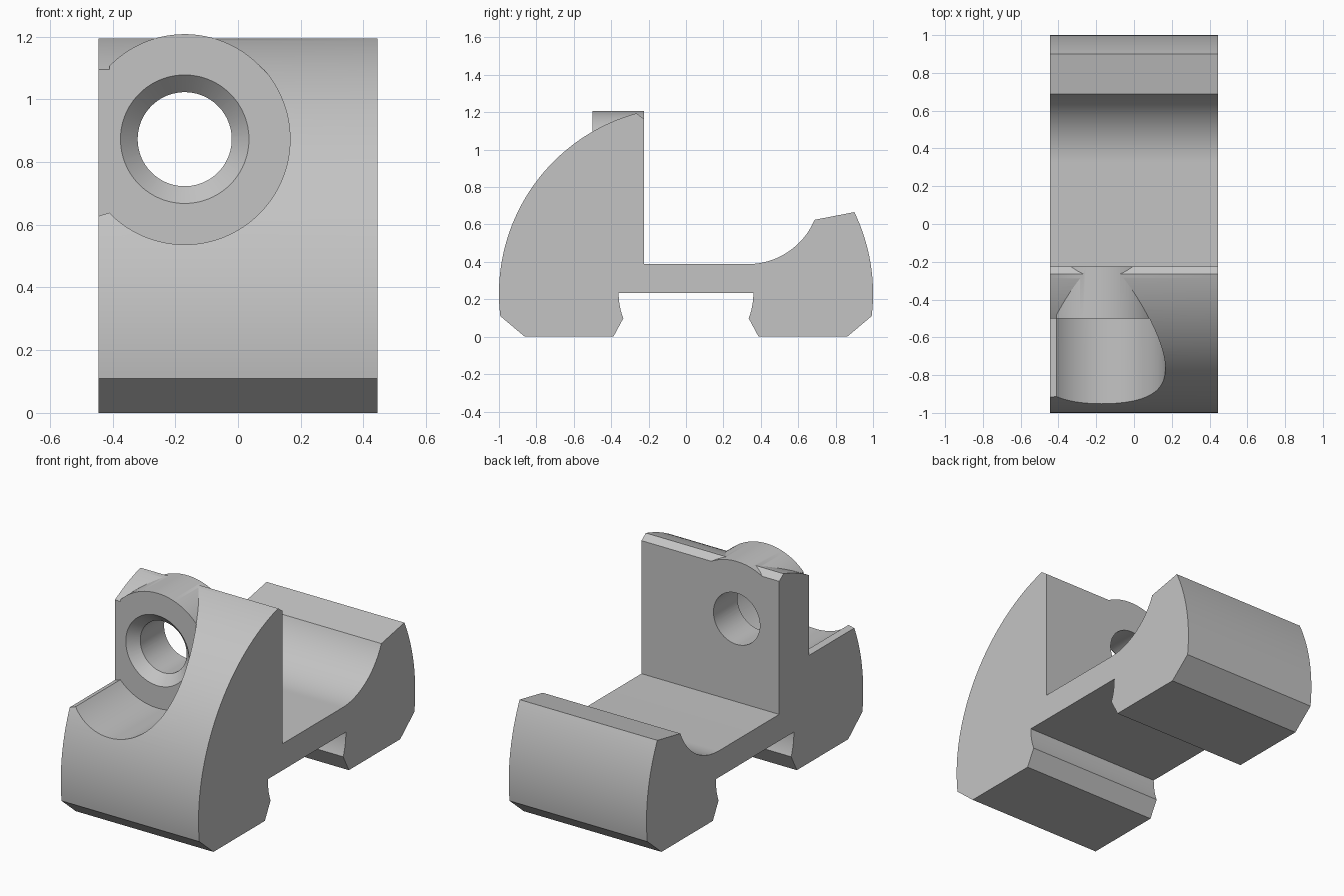
import bpy, bmesh, math
from mathutils import Matrix, Vector

old = bpy.data.objects.get("Cube")
if old:
    bpy.data.objects.remove(old, do_unlink=True)

HALF_W = 0.445            # half width of the body
HX, HZ, BOSS_R = -0.17, 0.873, 0.335   # screw axis and boss radius
SEAT_Y, STEP_Y = -0.5, -0.225          # pocket floor, rear wall

grey = bpy.data.materials.new("plain grey")
grey.use_nodes = True
grey.diffuse_color = (0.55, 0.55, 0.55, 1)
grey.node_tree.nodes["Principled BSDF"].inputs["Base Color"].default_value = grey.diffuse_color


def arc(cu, cv, r, a0, a1, n):
    """Points on an arc, angles in radians."""
    steps = [a0 + (a1 - a0) * i / n for i in range(n + 1)]
    return [(cu + r * math.cos(a), cv + r * math.sin(a)) for a in steps]


def arc_to(cu, cv, r, p, q, n):
    """Short arc about a centre from the direction of p to that of q."""
    a0 = math.atan2(p[1] - cv, p[0] - cu)
    a1 = math.atan2(q[1] - cv, q[0] - cu)
    a1 = a0 + (a1 - a0 + math.pi) % math.tau - math.pi
    return arc(cu, cv, r, a0, a1, n)


def finish(name, bm):
    bmesh.ops.recalc_face_normals(bm, faces=bm.faces)
    mesh = bpy.data.meshes.new(name)
    bm.to_mesh(mesh)
    bm.free()
    mesh.materials.append(grey)
    ob = bpy.data.objects.new(name, mesh)
    bpy.context.collection.objects.link(ob)
    return ob


def prism(name, points, offset):
    """Extrude a closed outline along an offset vector."""
    bm = bmesh.new()
    face = bm.faces.new([bm.verts.new(p) for p in points])
    res = bmesh.ops.extrude_face_region(bm, geom=[face])
    verts = [g for g in res["geom"] if isinstance(g, bmesh.types.BMVert)]
    bmesh.ops.translate(bm, verts=verts, vec=Vector(offset))
    return finish(name, bm)


def screw_cutter(name, y0, y1, r0, r1):
    """Round cutter along y at the screw axis."""
    bm = bmesh.new()
    place = Matrix.Translation((HX, (y0 + y1) / 2, HZ)) @ Matrix.Rotation(-math.pi / 2, 4, "X")
    bmesh.ops.create_cone(bm, cap_ends=True, segments=96, radius1=r0, radius2=r1,
                          depth=y1 - y0, matrix=place)
    return finish(name, bm)


def combine(target, tool, operation):
    tool.hide_render = True
    mod = target.modifiers.new(operation.lower(), "BOOLEAN")
    mod.operation, mod.solver, mod.object = operation, "EXACT", tool
    bpy.context.view_layer.objects.active = target
    bpy.ops.object.modifier_apply(modifier=mod.name)
    bpy.data.objects.remove(tool, do_unlink=True)


# Body side profile: round outer walls, shallow saddle, undercut slot below
outline = [(-0.862, 0)]
outline += arc_to(0, 0.23, 1.0, (-0.993, 0.11), (-0.265, 1.194), 64)
outline += [(STEP_Y, 1.165), (STEP_Y, 0.388)]
outline += arc_to(0.33, 0.776, 0.388, (0.33, 0.388), (0.687, 0.625), 32)
outline += arc_to(0, 0.23, 1.0, (0.896, 0.664), (0.993, 0.11), 32)
outline += [(0.862, 0), (0.388, 0)]
outline += arc_to(0, 0.23, 0.36, (0.336, 0.098), (0.36, 0.233), 10)
outline += arc_to(0, 0.23, 0.36, (-0.36, 0.233), (-0.336, 0.098), 10)
outline += [(-0.388, 0)]
body = prism("clamp_body", [(-HALF_W, y, z) for y, z in outline], (2 * HALF_W, 0, 0))

# Round boss standing proud of the upper edge
edge = math.pi - math.acos(0.24 / BOSS_R)
boss = prism("screw_boss", [(x, SEAT_Y - 0.05, z) for x, z in
                            arc(HX, HZ, BOSS_R, -edge, edge, 96)],
             (0, STEP_Y - SEAT_Y + 0.05, 0))
combine(body, boss, "UNION")

# Round pocket in front of the boss, opened through the right side
pocket = arc(HX, HZ, BOSS_R + 0.001, -edge, edge, 96)
pocket += [(-0.6, pocket[-1][1]), (-0.6, pocket[0][1] - 0.06)]
combine(body, prism("pocket_cutter", [(x, SEAT_Y, z) for x, z in pocket], (0, -0.8, 0)),
        "DIFFERENCE")

# Through hole and its countersink
combine(body, screw_cutter("hole_cutter", -0.9, 0.0, 0.15, 0.15), "DIFFERENCE")
combine(body, screw_cutter("countersink_cutter", -0.55, -0.4, 0.255, 0.105), "DIFFERENCE")

bpy.ops.object.select_all(action="DESELECT")
body.select_set(True)
bpy.context.view_layer.objects.active = body
bpy.ops.object.shade_smooth_by_angle(angle=math.radians(25))
